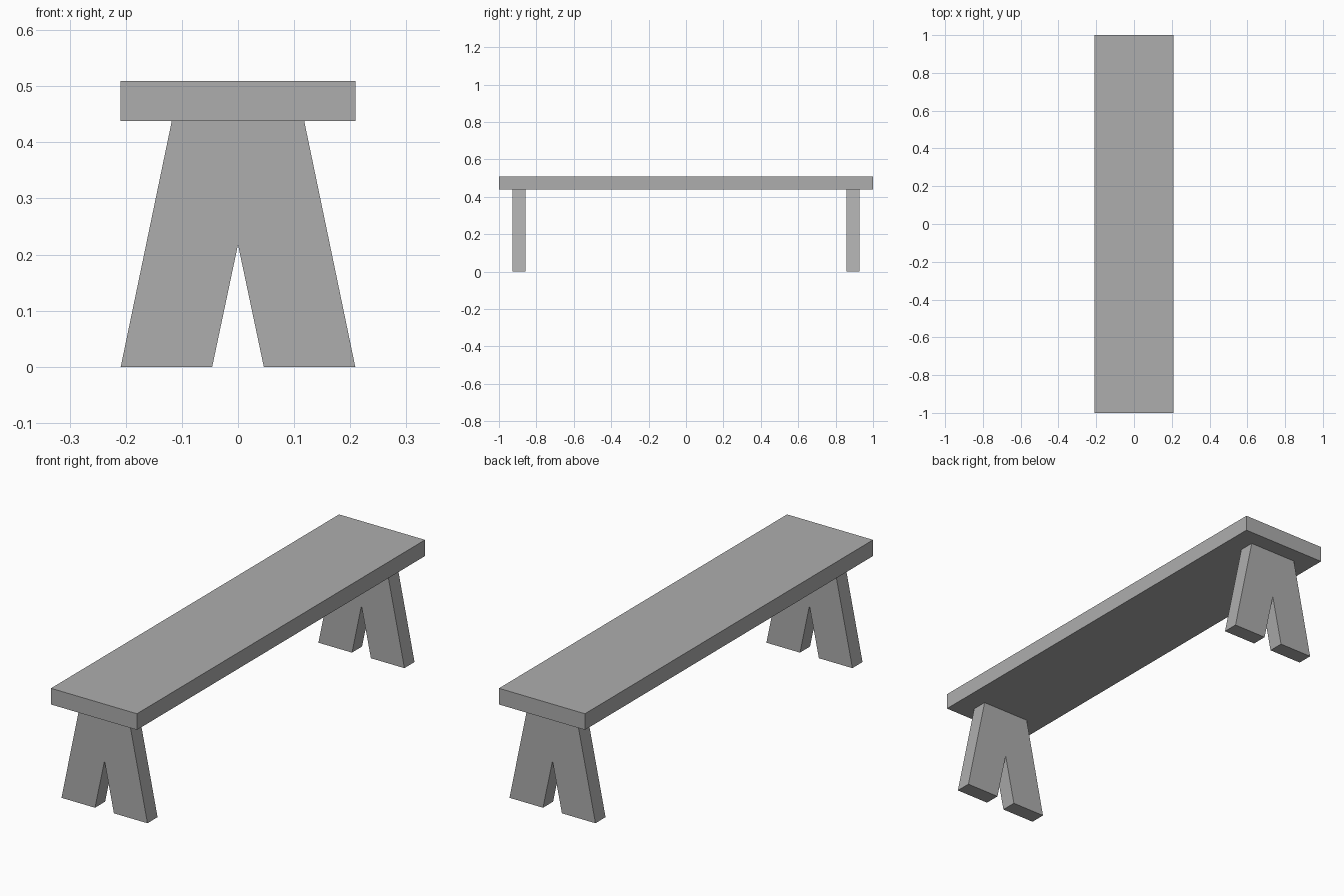
import bpy
import bmesh

if "Cube" in bpy.data.objects:
    bpy.data.objects.remove(bpy.data.objects["Cube"])

grey = bpy.data.materials.new("plain grey")
grey.diffuse_color = (0.42, 0.42, 0.42, 1)
grey.use_nodes = True
grey.node_tree.nodes["Principled BSDF"].inputs["Base Color"].default_value = grey.diffuse_color


def slab(name, outline, y_min, y_max):
    """Extrude an outline in x, z along y."""
    bm = bmesh.new()
    face = bm.faces.new([bm.verts.new((x, y_min, z)) for x, z in outline])
    result = bmesh.ops.extrude_face_region(bm, geom=[face])
    moved = [v for v in result["geom"] if isinstance(v, bmesh.types.BMVert)]
    bmesh.ops.translate(bm, verts=moved, vec=(0, y_max - y_min, 0))
    bmesh.ops.recalc_face_normals(bm, faces=bm.faces)
    mesh = bpy.data.meshes.new(name)
    bm.to_mesh(mesh)
    bm.free()
    mesh.materials.append(grey)
    obj = bpy.data.objects.new(name, mesh)
    bpy.context.collection.objects.link(obj)
    return obj


SEAT_BOTTOM, SEAT_TOP, HALF_WIDTH = 0.438, 0.509, 0.209

# Seat plank
slab("seat", [(-HALF_WIDTH, SEAT_BOTTOM), (HALF_WIDTH, SEAT_BOTTOM),
              (HALF_WIDTH, SEAT_TOP), (-HALF_WIDTH, SEAT_TOP)], -1, 1)

# Splayed end boards with a V notch, mirrored outline
half = [(0.046, 0), (HALF_WIDTH, 0), (0.118, SEAT_BOTTOM)]
outline = [(0, 0.218)] + half + [(-x, z) for x, z in reversed(half)]
slab("front_leg", outline, -0.927, -0.857)
slab("back_leg", outline, 0.857, 0.927)
